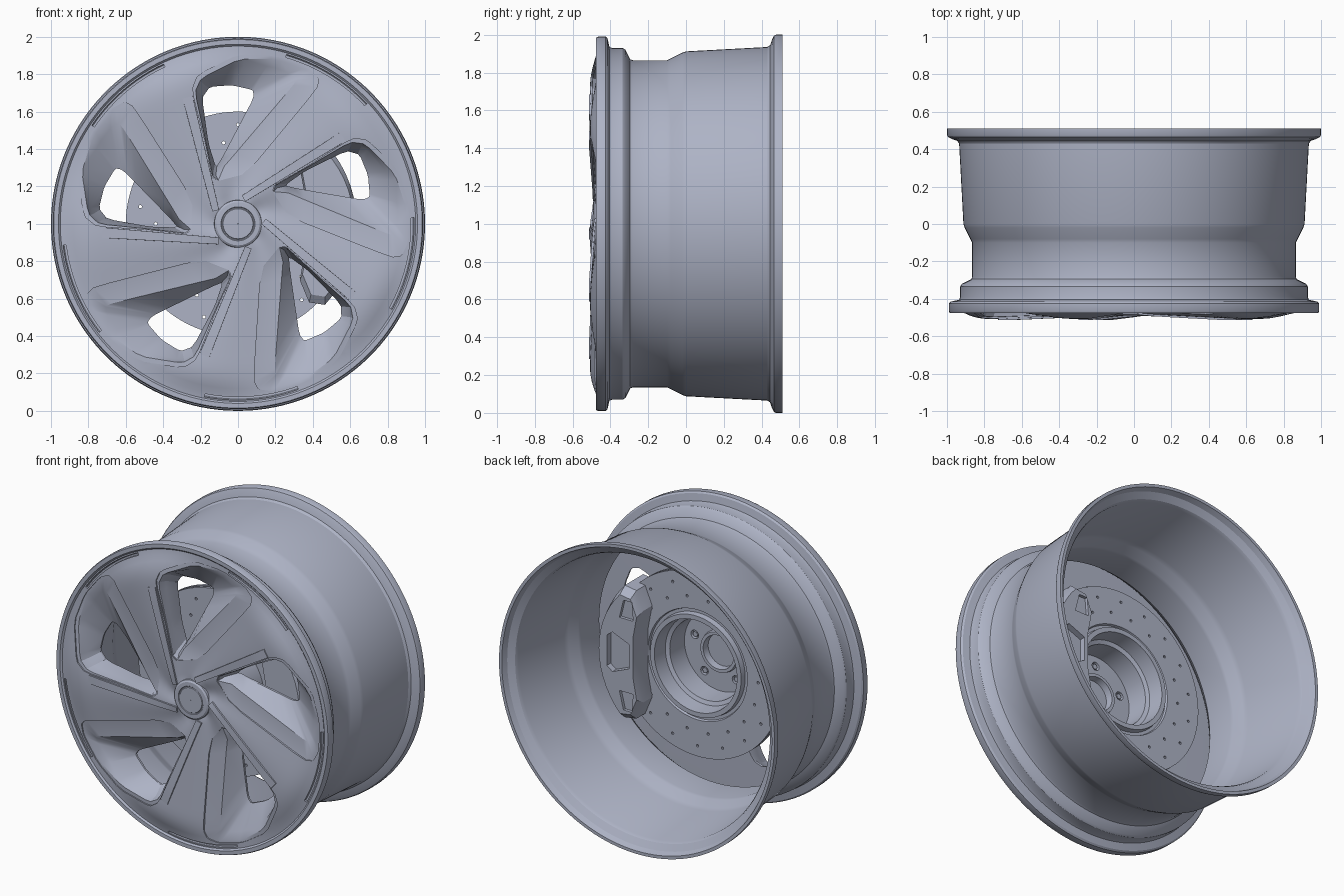
import bpy, bmesh, math
from mathutils import Vector

if "Cube" in bpy.data.objects:
    bpy.data.objects.remove(bpy.data.objects["Cube"])

STEP = math.tau / 5


def material(name, rgb):
    m = bpy.data.materials.new(name)
    m.diffuse_color = (*rgb, 1)
    m.use_nodes = True
    m.node_tree.nodes["Principled BSDF"].inputs["Base Color"].default_value = m.diffuse_color
    return m


METAL = material("blue grey metal", (0.42, 0.45, 0.56))


def finish(bm, name, angle=30):
    bmesh.ops.recalc_face_normals(bm, faces=bm.faces)
    me = bpy.data.meshes.new(name)
    bm.to_mesh(me)
    bm.free()
    ob = bpy.data.objects.new(name, me)
    bpy.context.collection.objects.link(ob)
    me.materials.append(METAL)
    smooth(ob, angle)
    return ob


def smooth(ob, angle=30):
    bpy.ops.object.select_all(action='DESELECT')
    ob.select_set(True)
    bpy.context.view_layer.objects.active = ob
    bpy.ops.object.shade_smooth_by_angle(angle=math.radians(angle))


def cut(ob, cutter, angle=30):
    mod = ob.modifiers.new("cut", 'BOOLEAN')
    mod.operation, mod.solver, mod.object = 'DIFFERENCE', 'EXACT', cutter
    bpy.context.view_layer.objects.active = ob
    bpy.ops.object.modifier_apply(modifier=mod.name)
    bpy.data.objects.remove(cutter)
    smooth(ob, angle)


def polar(r, a, y):
    return Vector((r * math.cos(a), y, 1 + r * math.sin(a)))


def loft(bm, rings, caps=True, loop=False):
    """Skin equal-length closed rings of points."""
    vs = [[bm.verts.new(p) for p in ring] for ring in rings]
    n = len(vs[0])
    for a, b in zip(vs, vs[1:] + (vs[:1] if loop else [])):
        for i in range(n):
            j = (i + 1) % n
            bm.faces.new((a[i], a[j], b[j], b[i]))
    if caps and not loop:
        bm.faces.new(vs[0])
        bm.faces.new(vs[-1])


def lathe(name, profile, segs=128, angle=30):
    """Turn a closed (radius, y) profile around the wheel axis."""
    bm = bmesh.new()
    loft(bm, [[polar(r, math.tau * i / segs, y) for i in range(segs)] for r, y in profile], loop=True)
    return finish(bm, name, angle)


def rod(bm, r, a, radius, y0, y1, n=12):
    """Add a cylinder parallel to the axis."""
    c = polar(r, a, 0)
    loft(bm, [[c + Vector((radius * math.cos(math.tau * i / n), y, radius * math.sin(math.tau * i / n)))
               for i in range(n)] for y in (y0, y1)])


def stripe_angle(r):
    return math.radians(34.6 + 4.55 / max(r, 0.13))


def face_y(r, a):
    """Front surface, bulging along the five swept spokes."""
    g = min(1, 0.25 + r) if r < 0.78 else max(0, 1 - ((r - 0.78) / 0.15) ** 2)
    return -0.465 - 0.043 * g * (0.5 + 0.5 * math.cos(5 * (a - stripe_angle(r))))


# Rim barrel
lathe("rim_barrel", [
    (0.94, -0.455), (0.96, -0.475), (0.985, -0.475), (0.99, -0.465), (0.99, -0.425), (0.98, -0.415),
    (0.935, -0.405), (0.93, -0.39), (0.93, -0.335), (0.92, -0.32), (0.87, -0.295), (0.865, -0.28),
    (0.865, -0.10), (0.875, -0.08), (0.905, -0.02), (0.912, 0.0), (0.935, 0.43), (0.945, 0.445),
    (0.975, 0.455), (0.995, 0.465), (1.0, 0.475), (1.0, 0.51), (0.98, 0.51), (0.965, 0.475),
    (0.925, 0.45), (0.915, 0.43), (0.885, 0.0), (0.875, -0.03), (0.845, -0.09), (0.84, -0.11),
    (0.84, -0.30), (0.87, -0.34), (0.90, -0.36), (0.90, -0.42)], 160)

# Spoked face blank
bm = bmesh.new()
SEG = 160
radii = [0.02, 0.08, 0.13] + [0.13 + 0.82 * i / 24 for i in range(1, 25)]
rings = [[polar(r, math.tau * i / SEG, face_y(r, math.tau * i / SEG)) for i in range(SEG)] for r in radii]
rings += [[polar(r, math.tau * i / SEG, y) for i in range(SEG)]
          for r, y in ((0.945, -0.425), (0.89, -0.36), (0.6, -0.355), (0.34, -0.355), (0.30, -0.385), (0.02, -0.385))]
loft(bm, rings)
face = finish(bm, "spoked_face", 25)

# Window shape: outer ledge, lip, wedge ridge and through hole (x, z from the centre)
LEDGE = [(.17, .195), (.36, .30), (.605, .455), (.69, .45), (.862, .28), (.917, .08),
         (.91, -.10), (.875, -.17), (.82, -.178), (.27, .04)]
LIP = [(.175, .193), (.36, .297), (.60, .437), (.68, .427), (.84, .265), (.90, .08),
       (.893, -.10), (.867, -.16), (.82, -.172), (.272, .045)]
RIDGE = [(.20, .198), (.36, .292), (.595, .425), (.67, .415), (.81, .255), (.855, .09),
         (.85, -.03), (.83, -.06), (.79, -.05), (.28, .16)]
HOLE = [(.25, .205), (.36, .283), (.58, .39), (.65, .37), (.695, .26), (.705, .145),
        (.675, .132), (.64, .133), (.60, .14), (.31, .19)]
RIDGE_Y = [-.44] * 5 + [-.435, -.445] + [-.462] * 2 + [-.455]


def rounded(values):
    """Cut each corner of a closed list into two."""
    out = []
    for i, v in enumerate(values):
        out += [v.lerp(values[i - 1], 0.14), v.lerp(values[(i + 1) % len(values)], 0.14)]
    return out


def turned(points, k, depth):
    ring = []
    for i, (x, z) in enumerate(points):
        r, a = math.hypot(x, z), math.atan2(z, x) + k * STEP
        ring.append(polar(r, a, depth(i, r, a)))
    return rounded(ring)


bm = bmesh.new()
for k in range(5):
    loft(bm, [turned(LEDGE, k, lambda i, r, a: -0.6),
              turned(LEDGE, k, lambda i, r, a: face_y(r, a) + 0.008),
              turned(LIP, k, lambda i, r, a: face_y(r, a) + 0.009),
              turned(RIDGE, k, lambda i, r, a: RIDGE_Y[i]),
              turned(HOLE, k, lambda i, r, a: -0.37),
              turned(HOLE, k, lambda i, r, a: -0.2)])
    # Arc groove near the edge
    arc = [math.radians(-29 + 31 * i / 12) + k * STEP for i in range(13)]
    loft(bm, [[polar(r, a, y) for r, y in ((.926, -.6), (.942, -.6), (.942, -.452), (.926, -.452))]
              for a in arc])
bmesh.ops.triangulate(bm, faces=bm.faces)
cut(face, finish(bm, "window_cutter"), 25)

# Raised ribs along the spokes
bm = bmesh.new()
for k in range(5):
    rings = []
    for i in range(17):
        t = i / 16
        c = Vector((0.03 + 0.53 * t, 0.135 + 0.33 * t))
        w = 0.019 + 0.010 * t
        n = Vector((-0.53, 0.85))
        ring = []
        for s, h in ((-1, 0.02), (-0.95, -0.010), (0.95, -0.010), (1, 0.02)):
            p = c + n * w * s
            r, a = p.length, math.atan2(p.y, p.x) + k * STEP
            ring.append(polar(r, a, max(face_y(r, a), -0.503) + h))
        rings.append(ring)
    loft(bm, rings)
finish(bm, "spoke_ribs", 25)

# Hub cap
lathe("hub_cap", [(0.002, -0.489), (0.08, -0.489), (0.083, -0.485), (0.088, -0.485), (0.091, -0.489),
                  (0.115, -0.488), (0.126, -0.48), (0.13, -0.44), (0.002, -0.44)], 64)

# Brake disc with hat, drilled holes and lug holes
disc = lathe("brake_disc", [
    (0.60, -0.175), (0.60, -0.155), (0.585, -0.155), (0.585, -0.14), (0.60, -0.14), (0.60, -0.12),
    (0.36, -0.12), (0.355, -0.135), (0.335, -0.135), (0.33, -0.10), (0.30, -0.10), (0.29, -0.20),
    (0.265, -0.21), (0.26, -0.355), (0.135, -0.355), (0.13, -0.335), (0.11, -0.335), (0.105, -0.38),
    (0.295, -0.38), (0.31, -0.175)], 96)
bm = bmesh.new()
for i in range(18):
    for j, r in enumerate((0.44, 0.53)):
        rod(bm, r, math.tau * (i + j / 2) / 18, 0.009, -0.3, 0.0, 8)
for k in range(5):
    rod(bm, 0.195, math.pi / 2 + k * STEP, 0.028, -0.45, -0.25)
cut(disc, finish(bm, "drill_cutter"))

# Lug bolts
bm = bmesh.new()
for k in range(5):
    rod(bm, 0.195, math.pi / 2 + k * STEP, 0.018, -0.39, -0.36, 6)
finish(bm, "lug_bolts")

# Caliper straddling the disc on the +x side
bm = bmesh.new()
shape = [polar(0.635, math.radians(-43 + 86 * i / 14), 0) for i in range(15)]
shape += [Vector((x, 0, 1 + z)) for x, z in ((.38, .42), (.33, .30), (.36, .14), (.36, -.14), (.33, -.30), (.38, -.42))]
mid = Vector((0.48, 0, 1))
rings = []
for s, y in ((0.90, -0.25), (1, -0.22), (1, -0.03), (0.90, 0.02)):
    rings.append([mid + (p - mid) * s + Vector((0, y, 0)) for p in shape])
loft(bm, rings)
caliper = finish(bm, "brake_caliper")

# Caliper pockets: central hexagon and two end recesses
bm = bmesh.new()
hexagon = [(.40, -.08), (.52, -.13), (.56, -.10), (.56, .10), (.52, .13), (.40, .08)]
loft(bm, [[Vector((x, y, 1 + z)) for x, z in hexagon] for y in (-0.02, 0.1)])
for s in (-1, 1):
    loft(bm, [[Vector((x, y, 1 + s * z)) for x, z in ((.37, .24), (.47, .24), (.44, .36), (.38, .36))]
              for y in (0.0, 0.1)])
cut(caliper, finish(bm, "pocket_cutter"))
